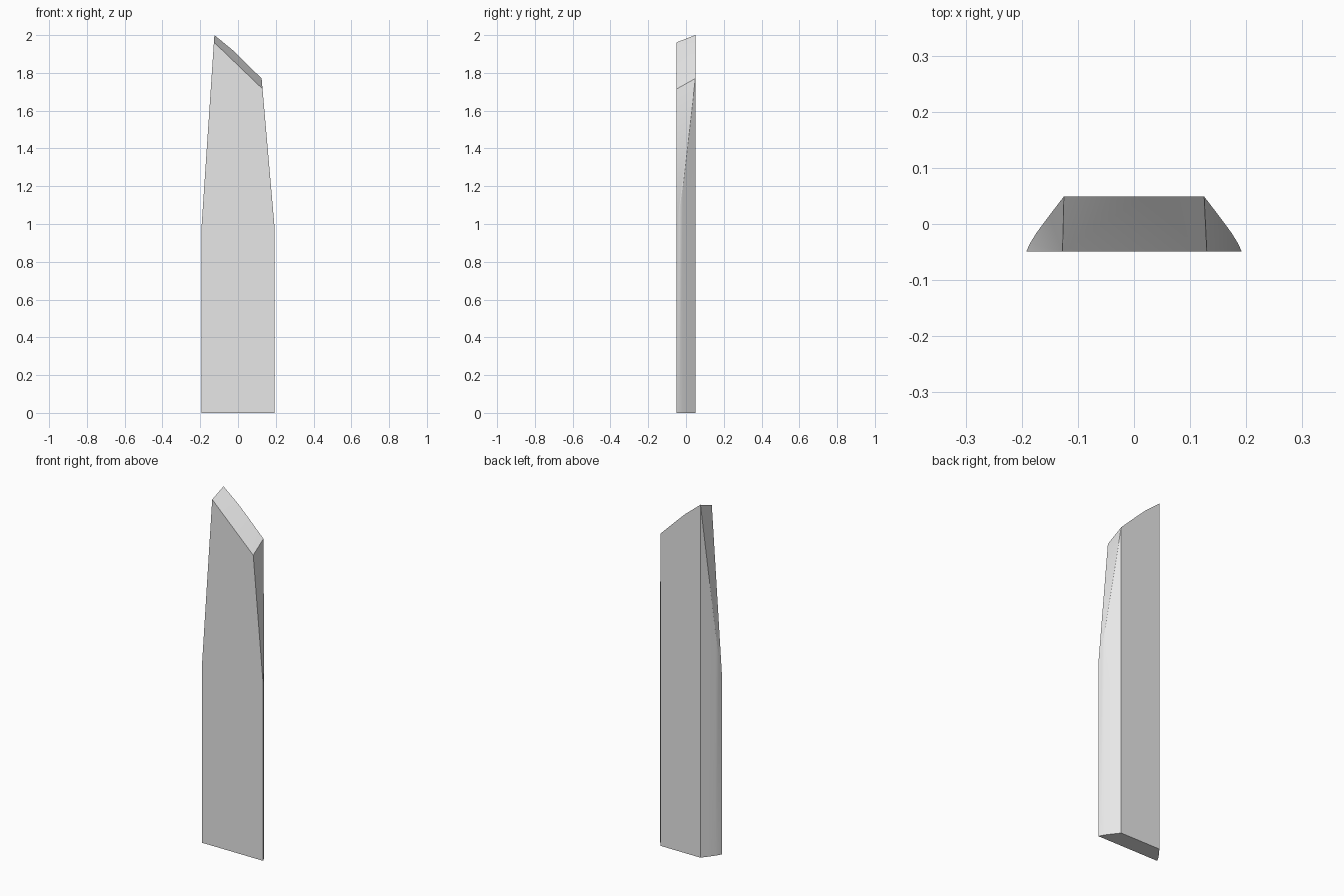
import bpy, bmesh
from mathutils import Vector

cube = bpy.data.objects.get("Cube")
if cube:
    bpy.data.objects.remove(cube, do_unlink=True)

grey = bpy.data.materials.new("light grey")
grey.use_nodes = True
grey.diffuse_color = (0.8, 0.8, 0.8, 1)
grey.node_tree.nodes["Principled BSDF"].inputs["Base Color"].default_value = (0.8, 0.8, 0.8, 1)

DEPTH = 0.049       # half thickness
WIDE = 0.192        # half width of the front
NARROW = 0.125      # half width of the back and of the tip

# Cross-section: wide front, narrow back, gently bowed sides
side = [(WIDE, -DEPTH), (0.185, -0.034), (0.174, -0.016), (0.151, 0.015), (NARROW, DEPTH)]
section = side + [(-x, y) for x, y in reversed(side)]

bm = bmesh.new()
base = bm.faces.new([bm.verts.new((x, y, 0)) for x, y in section])
top = bmesh.ops.extrude_face_region(bm, geom=[base])["geom"]
bmesh.ops.translate(bm, vec=(0, 0, 2.2), verts=[v for v in top if isinstance(v, bmesh.types.BMVert)])
bmesh.ops.recalc_face_normals(bm, faces=bm.faces)


def slice_off(a, b, c, outward):
    """Cut along the plane through three points and cap the opening."""
    a, b, c = Vector(a), Vector(b), Vector(c)
    normal = (b - a).cross(c - a).normalized()
    if normal.dot(Vector(outward)) < 0:
        normal.negate()
    geom = bm.verts[:] + bm.edges[:] + bm.faces[:]
    cut = bmesh.ops.bisect_plane(bm, geom=geom, dist=1e-5, plane_co=a, plane_no=normal,
                                 clear_outer=True)["geom_cut"]
    bmesh.ops.holes_fill(bm, edges=[e for e in cut if isinstance(e, bmesh.types.BMEdge)], sides=0)


# Tapered upper sides
for s, tip in ((-1, 2.0), (1, 1.77)):
    slice_off((s * WIDE, 0, 1.0), (s * WIDE, 1, 1.0), (s * NARROW, 0, tip), (s, 0, 0))

# Slanted tip, slightly bowed along its back edge
front_l, front_r = (-NARROW, -DEPTH, 1.96), (NARROW, -DEPTH, 1.72)
back_l, back_r = (-NARROW, DEPTH, 2.0), (NARROW, DEPTH, 1.77)
bow_l, bow_r = (-0.03, DEPTH, 1.922), (0.03, DEPTH, 1.864)
slice_off(front_l, front_r, bow_l, (0, 0, 1))
slice_off(front_l, back_l, bow_l, (0, 0, 1))
slice_off(front_r, back_r, bow_r, (0, 0, 1))

bmesh.ops.remove_doubles(bm, verts=bm.verts, dist=1e-4)
bmesh.ops.recalc_face_normals(bm, faces=bm.faces)

mesh = bpy.data.meshes.new("plank")
bm.to_mesh(mesh)
bm.free()
mesh.materials.append(grey)
plank = bpy.data.objects.new("plank", mesh)
bpy.context.collection.objects.link(plank)

bpy.ops.object.select_all(action='DESELECT')
plank.select_set(True)
bpy.context.view_layer.objects.active = plank
bpy.ops.object.shade_smooth_by_angle(angle=0.5)
